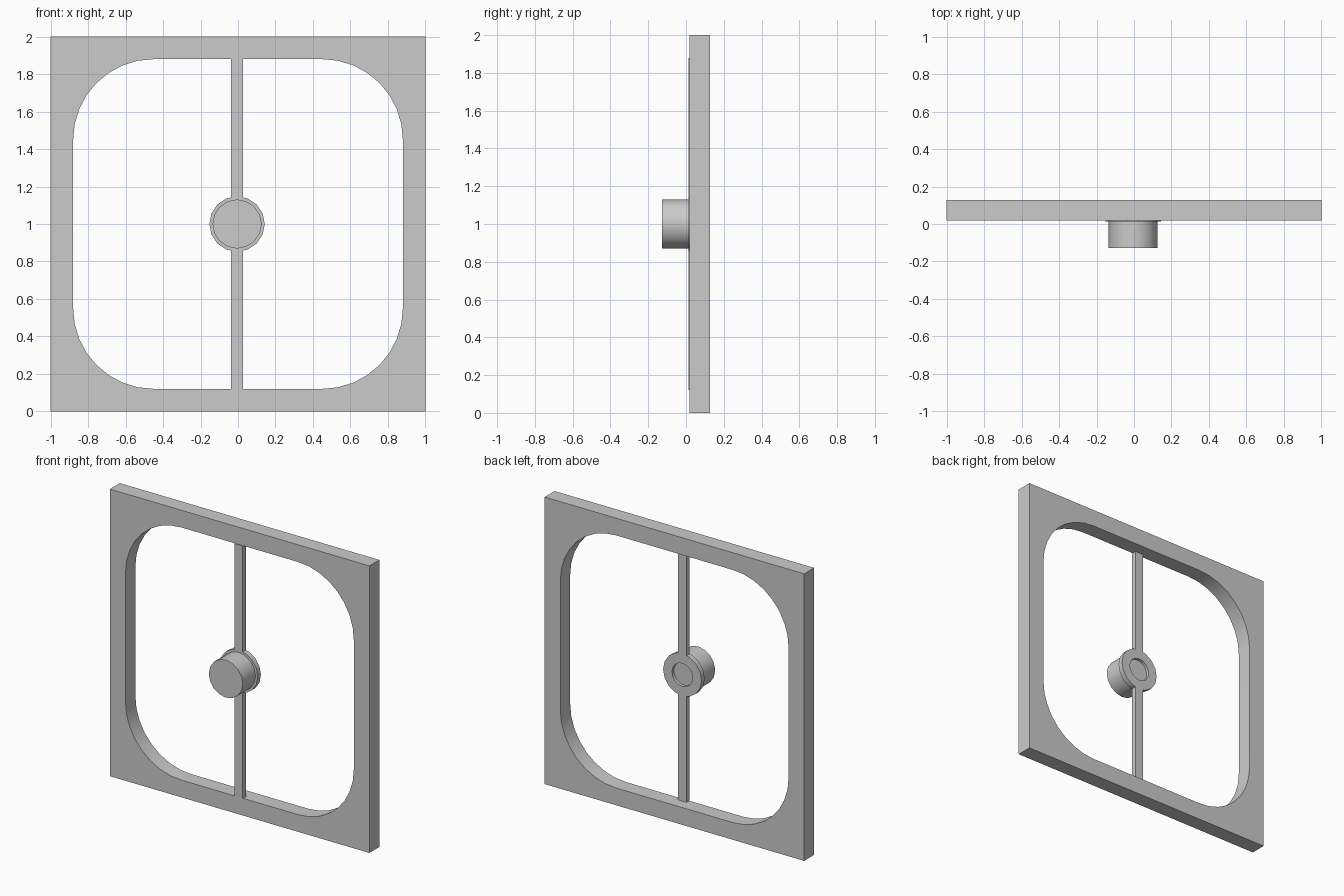
import bpy, bmesh
from math import sin, cos, pi

if "Cube" in bpy.data.objects:
    bpy.data.objects.remove(bpy.data.objects["Cube"])

CX, CZ = -0.005, 1.0          # centre of the knob and bars
FRONT, BACK = 0.018, 0.127    # frame depth


def finish(bm, name, smooth=False):
    bmesh.ops.remove_doubles(bm, verts=bm.verts, dist=1e-5)
    bmesh.ops.recalc_face_normals(bm, faces=bm.faces)
    mesh = bpy.data.meshes.new(name)
    bm.to_mesh(mesh)
    bm.free()
    ob = bpy.data.objects.new(name, mesh)
    bpy.context.collection.objects.link(ob)
    if smooth:
        bpy.ops.object.select_all(action='DESELECT')
        ob.select_set(True)
        bpy.context.view_layer.objects.active = ob
        bpy.ops.object.shade_smooth_by_angle(angle=0.7)
    return ob


def box(name, x0, x1, y0, y1, z0, z1):
    bm = bmesh.new()
    bmesh.ops.create_cube(bm, size=1)
    for v in bm.verts:
        v.co = ((x0 + x1) / 2 + v.co.x * (x1 - x0),
                (y0 + y1) / 2 + v.co.y * (y1 - y0),
                (z0 + z1) / 2 + v.co.z * (z1 - z0))
    return finish(bm, name)


def lathe(name, profile, sides):
    """Spin (radius, y) points around the knob axis."""
    bm = bmesh.new()
    rings = [[bm.verts.new((CX + r * cos(2 * pi * i / sides), y,
                            CZ + r * sin(2 * pi * i / sides)))
              for i in range(sides)] for r, y in profile]
    for a, b in zip(rings, rings[1:]):
        for i in range(sides):
            j = (i + 1) % sides
            bm.faces.new((a[i], a[j], b[j], b[i]))
    bm.faces.new(rings[0])
    bm.faces.new(rings[-1])
    return finish(bm, name, True)


# square frame with a rounded opening
bm = bmesh.new()
half, rad, n = 0.88, 0.43, 8
corners, arcs = [], []
for k, (sx, sz) in enumerate([(1, 1), (-1, 1), (-1, -1), (1, -1)]):
    corners.append(bm.verts.new((sx, FRONT, 1 + sz)))
    arcs.append([])
    for i in range(n + 1):
        a = (k + i / n) * pi / 2
        arcs[k].append(bm.verts.new((sx * (half - rad) + rad * cos(a), FRONT,
                                     1 + sz * (half - rad) + rad * sin(a))))
for k in range(4):
    m = (k + 1) % 4
    for p, q in zip(arcs[k], arcs[k][1:]):
        bm.faces.new((corners[k], q, p))
    bm.faces.new((corners[k], corners[m], arcs[m][0], arcs[k][-1]))
ext = bmesh.ops.extrude_face_region(bm, geom=bm.faces[:], use_keep_orig=True)
for v in ext["geom"]:
    if isinstance(v, bmesh.types.BMVert):
        v.co.y = BACK
finish(bm, "window_frame", True)

# vertical bars above and below the knob
box("upper_bar", CX - 0.032, CX + 0.032, 0.013, 0.048, CZ + 0.14, 1.88)
box("lower_bar", CX - 0.032, CX + 0.032, 0.013, 0.048, 0.12, CZ - 0.14)

# flange with a shallow round recess in its back, and the knob in front
lathe("flange", [(0.1, 0.013), (0.148, 0.013), (0.148, 0.048),
                 (0.08, 0.048), (0.08, 0.028)], 16)
lathe("knob", [(0.131, -0.127), (0.131, 0.013)], 16)
